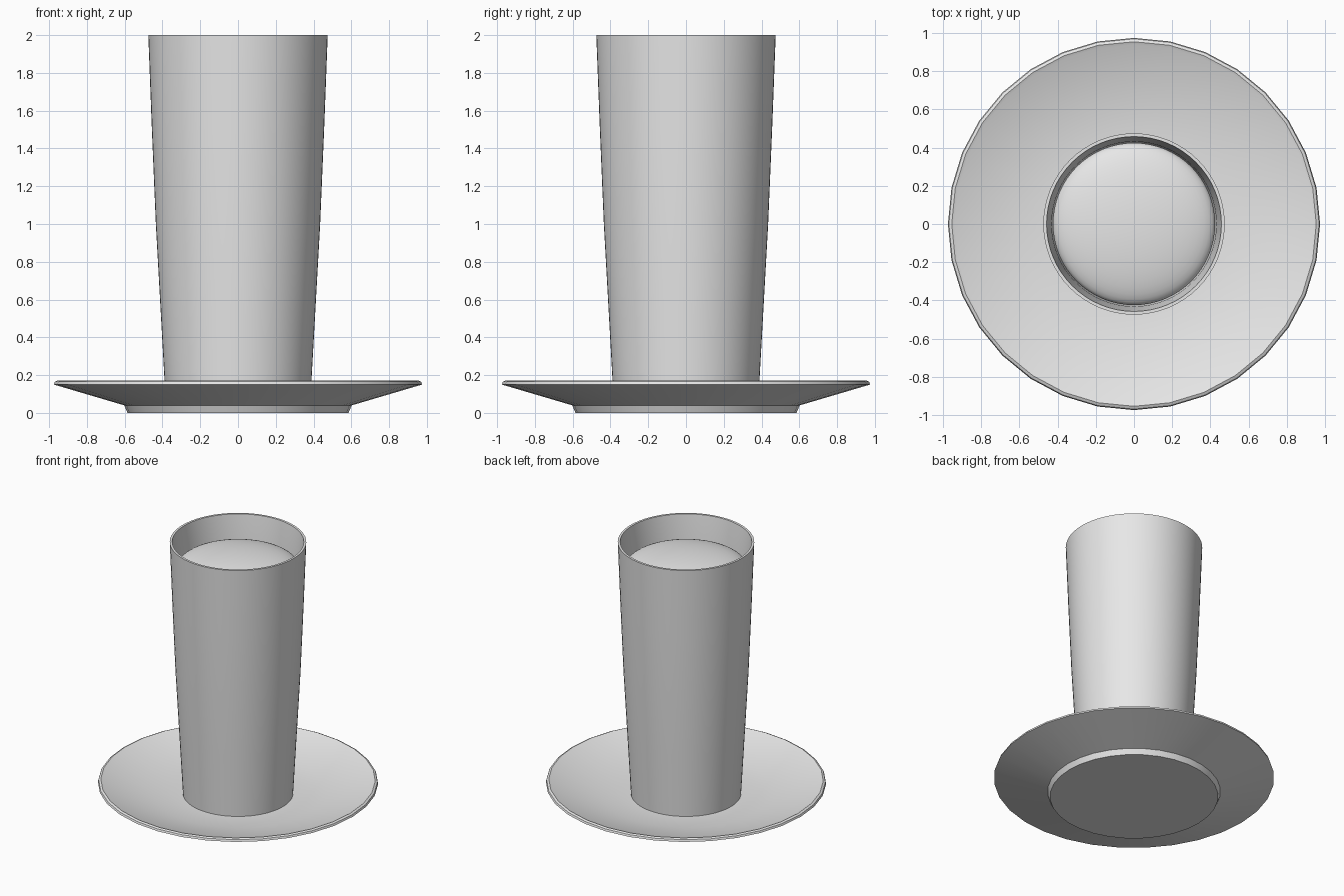
import bpy, bmesh, math

if "Cube" in bpy.data.objects:
    bpy.data.objects.remove(bpy.data.objects["Cube"])

mat = bpy.data.materials.new("light grey")
mat.diffuse_color = (0.8, 0.8, 0.8, 1)
mat.use_nodes = True
mat.node_tree.nodes["Principled BSDF"].inputs["Base Color"].default_value = mat.diffuse_color


def lathe(name, profile, sides, angle=35):
    """Spin a closed (radius, z) profile, both ends on the axis, about z."""
    bm = bmesh.new()
    rings = []
    for r, z in profile:
        if r == 0:
            rings.append([bm.verts.new((0, 0, z))] * sides)
        else:
            rings.append([bm.verts.new((r * math.cos(2 * math.pi * i / sides),
                                        r * math.sin(2 * math.pi * i / sides), z))
                          for i in range(sides)])
    for a, b in zip(rings, rings[1:]):
        for i in range(sides):
            j = (i + 1) % sides
            bm.faces.new(list(dict.fromkeys((a[i], a[j], b[j], b[i]))))
    bmesh.ops.recalc_face_normals(bm, faces=bm.faces)
    mesh = bpy.data.meshes.new(name)
    bm.to_mesh(mesh)
    bm.free()
    mesh.materials.append(mat)
    ob = bpy.data.objects.new(name, mesh)
    bpy.context.collection.objects.link(ob)
    bpy.ops.object.select_all(action='DESELECT')
    ob.select_set(True)
    bpy.context.view_layer.objects.active = ob
    bpy.ops.object.shade_smooth_by_angle(angle=math.radians(angle))
    return ob


# Saucer: foot, flared underside, thin lip, shallow dished top
lathe("saucer", [(0, 0), (0.585, 0), (0.602, 0.04), (0.975, 0.15), (0.97, 0.165),
                 (0.955, 0.172), (0.94, 0.165), (0.6, 0.083), (0.39, 0.07), (0, 0.068)], 32)

# Tall tapered cup, slightly bowed, with a thin rim
lathe("cup", [(0, 0.065), (0.383, 0.065), (0.41, 0.55), (0.435, 1.0), (0.456, 1.5),
              (0.475, 2.0), (0.458, 2.0), (0.432, 1.78), (0.42, 1.5), (0.395, 1.0),
              (0.345, 0.13), (0, 0.13)], 64)

# Filling with a low domed top
dome = [(0.425 * math.cos(t * math.pi / 24), 1.8 + 0.1 * math.sin(t * math.pi / 24))
        for t in range(12)]
lathe("drink_filling", [(0, 0.14), (0.34, 0.14), (0.39, 1.0), (0.415, 1.5)]
      + dome + [(0, 1.9)], 64)
